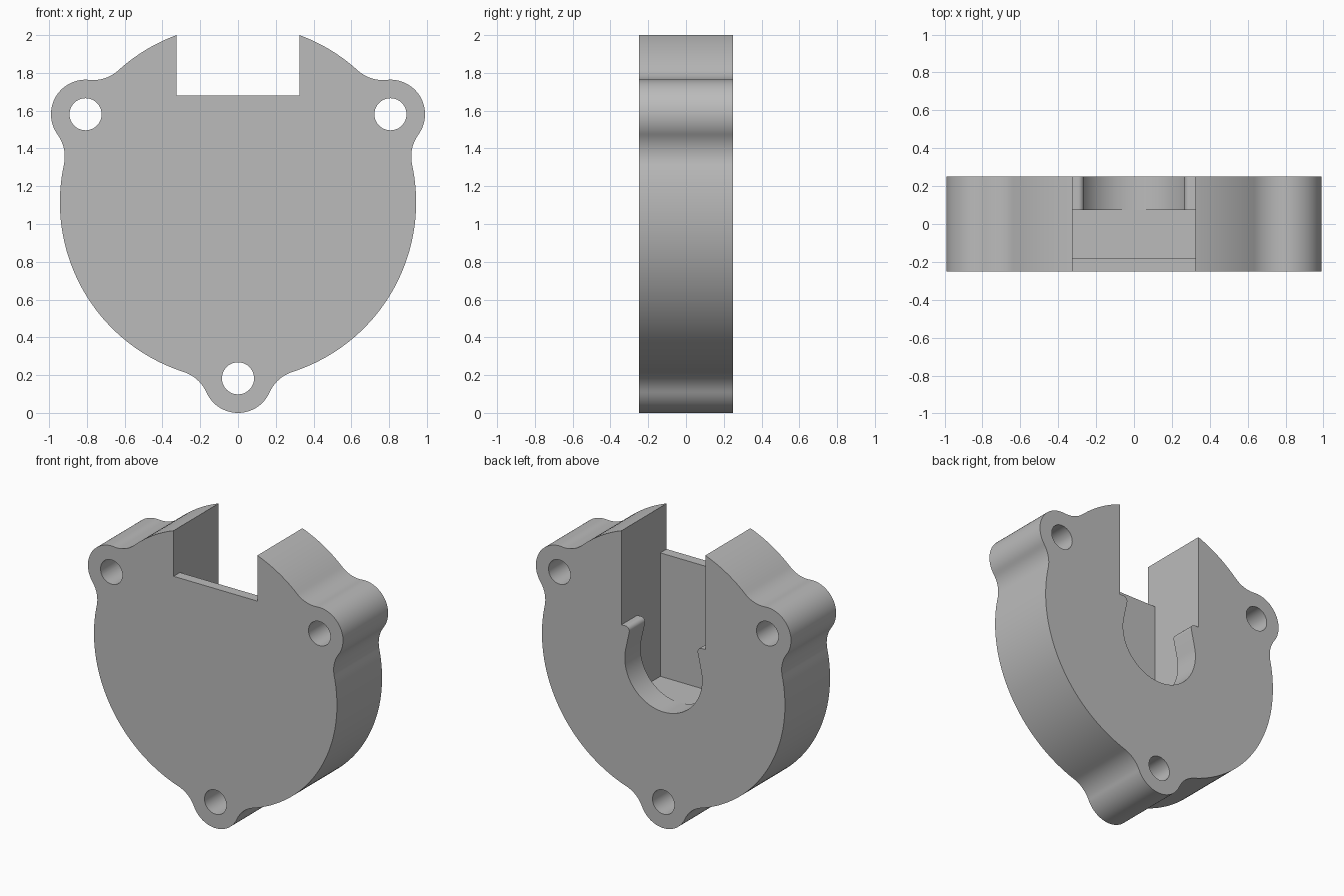
import bpy
import bmesh
from math import pi, cos, sin, acos, atan2, radians

CZ = 1.115                      # height of the disc centre
DISC, LUG, HOLE = 0.943, 0.183, 0.085
REACH, FILLET = 0.932, 0.2      # lug distance from centre, blend radius
HALF = 0.25                     # half thickness
LUG_ANGLES = [radians(a) for a in (-90, 30, 150)]

default = bpy.data.objects.get("Cube")
if default:
    bpy.data.objects.remove(default, do_unlink=True)

grey = bpy.data.materials.new("plain_grey")
grey.use_nodes = True
colour = (0.5, 0.5, 0.5, 1)
grey.diffuse_color = colour
grey.node_tree.nodes["Principled BSDF"].inputs["Base Color"].default_value = colour


def polar(r, a, c=(0, CZ)):
    return (c[0] + r * cos(a), c[1] + r * sin(a))


def arc(c, r, a0, a1, n):
    return [polar(r, a0 + (a1 - a0) * i / n, c) for i in range(n + 1)]


def wrap(a):
    return (a + pi) % (2 * pi) - pi


def prism(name, points, offset):
    """Extrude a closed list of 3D points by an offset vector."""
    bm = bmesh.new()
    face = bm.faces.new([bm.verts.new(p) for p in points])
    made = bmesh.ops.extrude_face_region(bm, geom=[face])["geom"]
    bmesh.ops.translate(bm, vec=offset, verts=[v for v in made if isinstance(v, bmesh.types.BMVert)])
    bmesh.ops.recalc_face_normals(bm, faces=bm.faces)
    mesh = bpy.data.meshes.new(name)
    bm.to_mesh(mesh)
    bm.free()
    mesh.materials.append(grey)
    obj = bpy.data.objects.new(name, mesh)
    bpy.context.collection.objects.link(obj)
    return obj


def along_y(name, outline, y0, y1):
    return prism(name, [(x, y0, z) for x, z in outline], (0, y1 - y0, 0))


# Disc outline with three filleted lugs
blend = DISC + FILLET
theta = acos((blend**2 + REACH**2 - (LUG + FILLET)**2) / (2 * blend * REACH))
outline = []
for a in LUG_ANGLES:
    lug = polar(REACH, a)
    for side in (-1, 1):
        centre = polar(blend, a + side * theta)
        to_disc = a + side * theta + pi
        to_lug = atan2(lug[1] - centre[1], lug[0] - centre[0])
        swing = wrap(to_lug - to_disc)
        curve = arc(centre, FILLET, to_disc, to_disc + swing, 14)
        if side < 0:
            outline += curve
            beta = wrap(to_lug + pi - a)
            outline += arc(lug, LUG, a + beta, a - beta, 32)[1:-1]
        else:
            outline += curve[::-1]
    outline += arc((0, CZ), DISC, a + theta, a + 2 * pi / 3 - theta, 48)[1:-1]
body = along_y("cover_body", outline, -HALF, HALF)

# Stepped pocket: front notch, deep inner slot and back slot
steps = [(-0.3, 1.68), (-0.18, 1.68), (-0.18, 0.814), (0.075, 0.814),
         (0.075, 1.34), (0.3, 1.34), (0.3, 2.3), (-0.3, 2.3)]
cutters = [prism("pocket_cutter", [(-0.325, y, z) for y, z in steps], (0.65, 0, 0))]

# Round-bottomed back opening with rounded shoulders
tilt = radians(12)
lip = arc((0.295, 1.31), 0.03, pi / 2, pi + tilt, 8)
opening = [(0.295, 1.4)] + lip + arc((0, CZ), 0.3, tilt, -pi - tilt, 64)
opening += [(-x, z) for x, z in reversed(lip)] + [(-0.295, 1.4)]
cutters.append(along_y("opening_cutter", opening, 0.0, 0.3))

# Bolt holes
for a in LUG_ANGLES:
    ring = arc(polar(REACH, a), HOLE, 0, 2 * pi, 40)[:-1]
    cutters.append(along_y("bolt_hole_cutter", ring, -0.3, 0.3))

for cutter in cutters:
    cutter.hide_render = True
    mod = body.modifiers.new(cutter.name, "BOOLEAN")
    mod.operation = "DIFFERENCE"
    mod.solver = "EXACT"
    mod.object = cutter

# Bake the cuts, then drop the helpers
graph = bpy.context.evaluated_depsgraph_get()
result = bpy.data.meshes.new_from_object(body.evaluated_get(graph))
body.modifiers.clear()
body.data = result
for cutter in cutters:
    bpy.data.objects.remove(cutter, do_unlink=True)

bpy.ops.object.select_all(action="DESELECT")
body.select_set(True)
bpy.context.view_layer.objects.active = body
bpy.ops.object.shade_smooth_by_angle(angle=radians(30))
